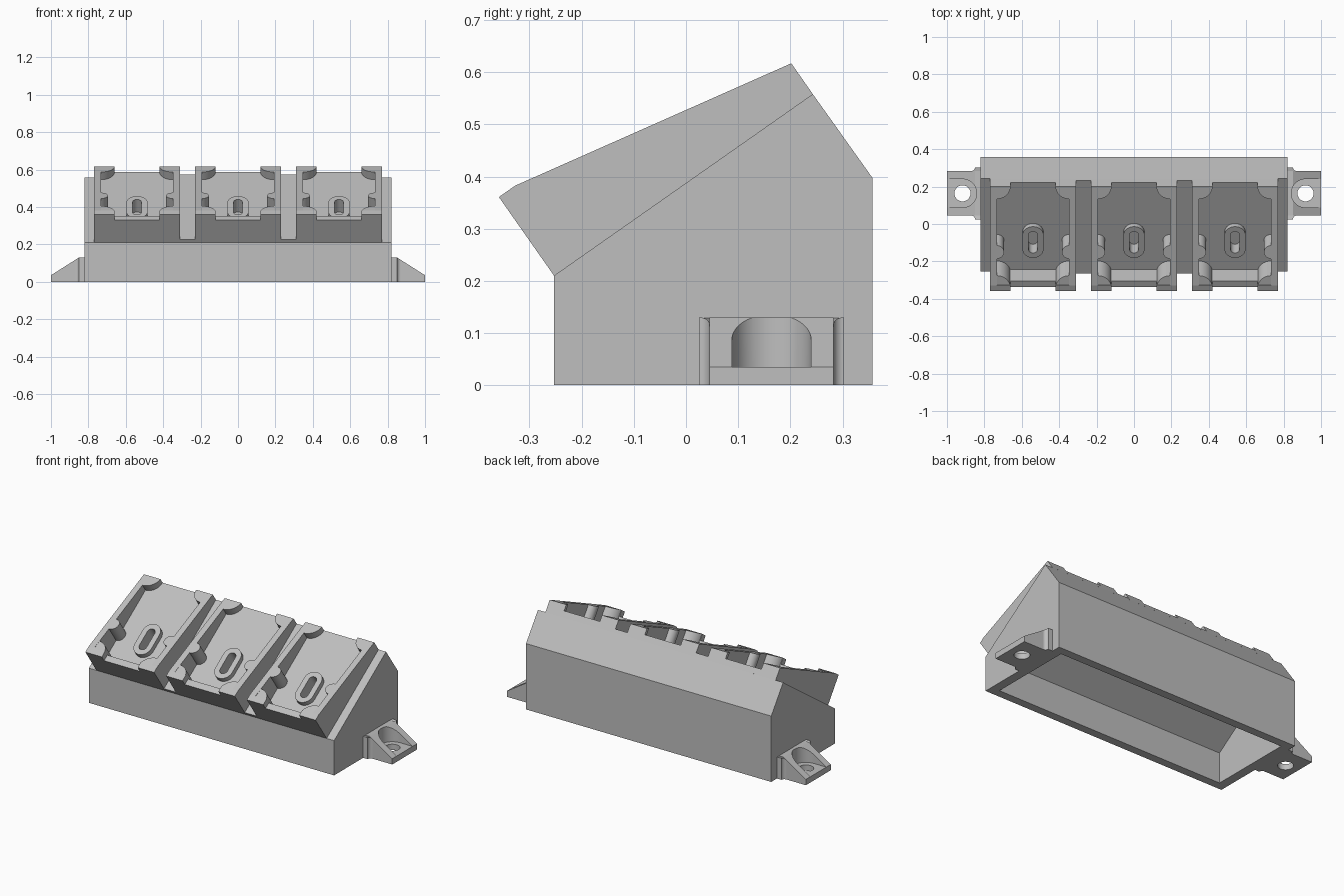
import bpy, bmesh
from math import radians, cos, sin, pi
from mathutils import Matrix

if "Cube" in bpy.data.objects:
    bpy.data.objects.remove(bpy.data.objects["Cube"])

grey = bpy.data.materials.new("light_grey")
grey.use_nodes = True
COLOR = (0.52, 0.52, 0.52, 1)
grey.diffuse_color = COLOR
grey.node_tree.nodes["Principled BSDF"].inputs["Base Color"].default_value = COLOR

# Frames: SIDE sweeps a (y, z) profile along x; SLOPE lies on the tilted panel
TILT = radians(35.05)
SIDE = Matrix(((0, 0, 1, 0), (1, 0, 0, 0), (0, 1, 0, 0), (0, 0, 0, 1)))
SLOPE = Matrix.Translation((0, -0.253, 0.21)) @ Matrix.Rotation(TILT, 4, 'X')
FLAT = Matrix.Identity(4)
parts = []


def prism(name, outline, low, high, frame=FLAT, part=True):
    """Extrude an outline from low to high; high may depend on the point."""
    bm = bmesh.new()
    top_at = high if callable(high) else lambda a, b: high
    bottom = [bm.verts.new(frame @ Matrix.Translation((a, b, low)).translation) for a, b in outline]
    top = [bm.verts.new(frame @ Matrix.Translation((a, b, top_at(a, b))).translation) for a, b in outline]
    bm.faces.new(bottom[::-1])
    bm.faces.new(top)
    n = len(outline)
    for i in range(n):
        j = (i + 1) % n
        bm.faces.new((bottom[i], bottom[j], top[j], top[i]))
    bmesh.ops.recalc_face_normals(bm, faces=bm.faces)
    mesh = bpy.data.meshes.new(name)
    bm.to_mesh(mesh)
    bm.free()
    mesh.materials.append(grey)
    obj = bpy.data.objects.new(name, mesh)
    bpy.context.collection.objects.link(obj)
    if part:
        parts.append(obj)
    return obj


def cutter(*args):
    obj = prism("cutter", *args, part=False)
    obj.hide_render = True
    return obj


def cut(obj, cutters):
    """Subtract the cutters, bake the result and remove them."""
    for c in cutters:
        mod = obj.modifiers.new("cut", 'BOOLEAN')
        mod.operation, mod.solver, mod.object = 'DIFFERENCE', 'EXACT', c
    bpy.context.view_layer.update()
    baked = bpy.data.meshes.new_from_object(obj.evaluated_get(bpy.context.evaluated_depsgraph_get()))
    obj.modifiers.clear()
    obj.data = baked
    for c in cutters:
        bpy.data.objects.remove(c)


def rect(a0, a1, b0, b1):
    return [(a0, b0), (a1, b0), (a1, b1), (a0, b1)]


def arc(cx, cy, r, start, end, steps=12):
    angles = [radians(start + (end - start) * i / steps) for i in range(steps + 1)]
    return [(cx + r * cos(t), cy + r * sin(t)) for t in angles]


def stadium(cx, cy, r, half):
    return arc(cx, cy + half, r, 0, 180, 24) + arc(cx, cy - half, r, 180, 360, 24)


LENGTH = 0.606    # panel length along the slope
FLOOR = 0.036     # tray floor above the panel
WALL = 0.037      # tray wall thickness
HALF = 0.23       # half width of a tray
LIP = 0.038       # front lip depth
TALL, SHORT = 0.184, 0.072
TRAYS = (-0.54, 0, 0.54)


def wall_top(a, b):
    return TALL - (TALL - SHORT) * max(0, b - LIP) / (LENGTH - LIP)


def slots():
    return [cutter(stadium(x, 0.236, 0.024, 0.046), -0.015, 0.2, SLOPE) for x in TRAYS]


# Housing, hollow from below
housing = prism("housing", [(-0.253, 0), (0.357, 0), (0.357, 0.398), (0.243, 0.558), (-0.253, 0.21)],
                -0.82, 0.82, SIDE)
cavity = cutter([(-0.203, -0.1), (0.307, -0.1), (0.307, 0.38), (0.231, 0.488), (-0.203, 0.184)],
                -0.765, 0.765, SIDE)
cut(housing, [cavity] + slots())

# Raised panel under the trays
panel = prism("panel", rect(-0.77, 0.77, 0, LENGTH), 0, 0.02, SLOPE)
cut(panel, slots())

for x in TRAYS:
    # Tray floor with a slotted boss
    for name, outline, top in (("tray_floor", rect(x - HALF, x + HALF, 0, LENGTH), FLOOR),
                               ("slot_boss", stadium(x, 0.236, 0.056, 0.046), FLOOR + 0.03)):
        piece = prism(name, outline, 0.01, top, SLOPE)
        cut(piece, [cutter(stadium(x, 0.236, 0.024, 0.046), -0.1, 0.2, SLOPE)])
    # Low middle part of the front lip
    prism("front_lip", rect(x - 0.12, x + 0.12, 0, LIP), 0.01, 0.146, SLOPE)
    for s in (-1, 1):
        outer, inner = x + s * HALF, x + s * (HALF - WALL)
        # Wedge side wall
        prism("side_wall", [(0, 0), (0, TALL), (LIP, TALL), (LENGTH, SHORT), (LENGTH, 0)],
              min(outer, inner), max(outer, inner), SLOPE @ SIDE)
        # Tall lip ends
        prism("lip_end", rect(inner, x + s * 0.12, 0, LIP), 0.01, TALL, SLOPE)
        # Rounded corner posts and a half-round wall post

        def post(name, pts):
            prism(name, [(inner - s * a, b) for a, b in pts], 0.01, wall_top, SLOPE)

        post("front_corner_post", [(0, 0.02)] + arc(0, 0.02, 0.073, 0, 90))
        post("back_corner_post", [(0, LENGTH)] + arc(0, LENGTH, 0.073, -90, 0))
        post("wall_post", arc(0, 0.228, 0.038, -90, 90, 24))

# Mounting ears with a flared root, sloped top, open pocket and screw hole
MID = 0.164


def ear_top(a, b):
    return 0.13 - 0.095 * max(0, abs(a) - 0.85) / 0.15


for s in (-1, 1):
    def mirrored(pts):
        return [(s * a, MID + b) for a, b in pts]

    ear = prism("mounting_ear", [(s * a, b) for a, b in
                [(0.815, 0), (1, 0), (1, 0.035), (0.85, 0.13), (0.815, 0.13)]],
                -MID - 0.119, -MID + 0.119, Matrix(((1, 0, 0, 0), (0, 0, -1, 0), (0, 1, 0, 0), (0, 0, 0, 1))))
    pocket = cutter(mirrored([(1.1, 0.076)] + arc(0.917, 0, 0.076, 90, 270, 24) + [(1.1, -0.076)]),
                    0.035, 0.3)
    hole = cutter(mirrored(arc(0.917, 0, 0.043, 0, 352.5, 47)), -0.1, 0.3)
    cut(ear, [pocket, hole])
    for side in (-1, 1):
        curve = arc(0.87, 0.139, 0.02, 180, 270)
        flare = [(0.815, 0.115), (0.815, 0.139)] + curve + [(0.87, 0.115)]
        prism("ear_flare", mirrored([(a, side * b) for a, b in flare]), 0, ear_top)

# Smooth the round faces, keep the edges sharp
bpy.ops.object.select_all(action='DESELECT')
for obj in parts:
    obj.select_set(True)
bpy.context.view_layer.objects.active = housing
bpy.ops.object.shade_smooth_by_angle(angle=radians(10))
